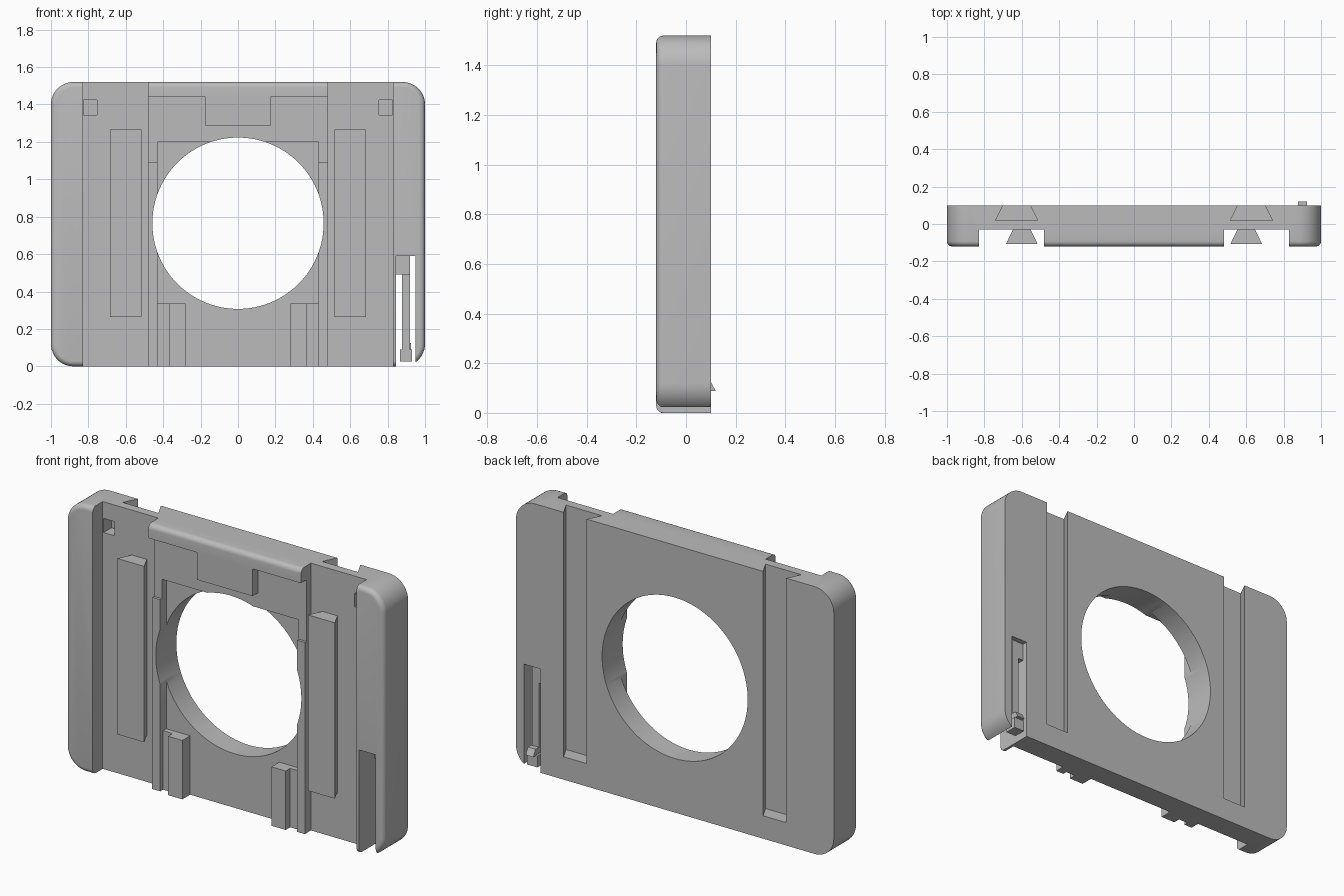
import bpy, bmesh, math
from mathutils import Vector

if "Cube" in bpy.data.objects:
    bpy.data.objects.remove(bpy.data.objects["Cube"])

grey = bpy.data.materials.new("plain grey")
grey.diffuse_color = (0.5, 0.5, 0.5, 1)
grey.use_nodes = True
grey.node_tree.nodes["Principled BSDF"].inputs["Base Color"].default_value = grey.diffuse_color

FRONT, BACK, FLOOR = -0.12, 0.10, -0.03
HOLE_Z, HOLE_R = 0.765, 0.458


def prism(name, points, axis, lo, hi):
    """Extrude a closed 2D outline along y (points are x, z) or z (points are x, y)."""
    def place(p, t):
        return (p[0], t, p[1]) if axis == "y" else (p[0], p[1], t)
    bm = bmesh.new()
    a = [bm.verts.new(place(p, lo)) for p in points]
    b = [bm.verts.new(place(p, hi)) for p in points]
    n = len(points)
    bm.faces.new(a)
    bm.faces.new(b)
    for i in range(n):
        j = (i + 1) % n
        bm.faces.new((a[i], a[j], b[j], b[i]))
    bmesh.ops.recalc_face_normals(bm, faces=bm.faces[:])
    me = bpy.data.meshes.new(name)
    bm.to_mesh(me)
    bm.free()
    me.materials.append(grey)
    ob = bpy.data.objects.new(name, me)
    bpy.context.collection.objects.link(ob)
    return ob


def box(name, x0, x1, y0, y1, z0, z1):
    return prism(name, [(x0, z0), (x1, z0), (x1, z1), (x0, z1)], "y", y0, y1)


def apply_modifiers(ob):
    bpy.context.view_layer.objects.active = ob
    ob.select_set(True)
    for m in list(ob.modifiers):
        bpy.ops.object.modifier_apply(modifier=m.name)
    ob.select_set(False)


def cut(ob, cutter):
    m = ob.modifiers.new("cut", "BOOLEAN")
    m.operation, m.solver, m.object = "DIFFERENCE", "EXACT", cutter
    apply_modifiers(ob)
    bpy.data.objects.remove(cutter, do_unlink=True)


# Outer rounded slab with a softened front rim
R, H = 0.12, 1.52
outline = []
for cx, cz, start in ((1 - R, R, -90), (1 - R, H - R, 0), (R - 1, H - R, 90), (R - 1, R, 180)):
    for k in range(13):
        t = math.radians(start + 90 * k / 12)
        outline.append((cx + R * math.cos(t), cz + R * math.sin(t)))
body = prism("frame_body", outline, "y", FRONT, BACK)
bm = bmesh.new()
bm.from_mesh(body.data)
rim = [e for e in bm.edges if all(abs(v.co.y - FRONT) < 1e-5 for v in e.verts)]
bmesh.ops.bevel(bm, geom=rim, offset=0.028, segments=5, profile=0.5, affect="EDGES")
bm.to_mesh(body.data)
bm.free()

# Stepped front recesses
cut(body, box("c", -0.43, 0.43, -0.3, FLOOR, -0.1, 1.2))
cut(body, box("c", -0.48, 0.48, -0.3, -0.07, 1.09, 1.285))
for s in (-1, 1):
    def span(a, b):
        return sorted((s * a, s * b))
    cut(body, box("c", *span(0.48, 0.83), -0.3, FLOOR, -0.1, 1.7))
    cut(body, box("c", *span(0.175, 0.481), -0.3, -0.07, 1.15, 1.44))
    cut(body, box("c", *span(0.42, 0.481), -0.3, -0.085, -0.1, 1.1))
    # small latch pockets
    cut(body, box("c", *span(0.755, 0.825), -0.1, 0.04, 1.345, 1.425))
    # undercut rail grooves in the back, open at the top
    groove = [(s * 0.70, 0.10), (s * 0.74, 0.02), (s * 0.515, 0.02), (s * 0.555, 0.10),
              (s * 0.555, 0.2), (s * 0.70, 0.2)]
    cut(body, prism("c", groove, "z", 0.13, 1.7))

# Round opening
ring = [(HOLE_R * math.cos(math.tau * k / 96), HOLE_Z + HOLE_R * math.sin(math.tau * k / 96))
        for k in range(96)]
cut(body, prism("c", ring, "y", -0.4, 0.4))

# Slot for the spring latch
cut(body, box("c", 0.845, 0.95, -0.4, 0.4, -0.1, 0.59))

# Dovetail rails and lower guide pads on both sides
for s, side in ((-1, "left"), (1, "right")):
    rail = [(s * 0.685, -0.108), (s * 0.515, -0.108), (s * 0.555, FLOOR + 0.005), (s * 0.645, FLOOR + 0.005)]
    prism(side + "_dovetail_rail", rail, "z", 0.265, 1.265)
    x0, x1 = sorted((s * 0.28, s * 0.37))
    box(side + "_guide_pad", x0, x1, -0.10, FLOOR + 0.005, 0, 0.335)
    x0, x1 = sorted((s * 0.37, s * 0.432))
    box(side + "_guide_step", x0, x1, -0.06, FLOOR + 0.005, 0, 0.335)

# Spring latch: root, arm, tip and wedge tooth
box("latch_root", 0.843, 0.92, 0.02, 0.07, 0.49, 0.592)
box("latch_arm", 0.877, 0.92, 0.03, 0.07, 0.08, 0.50)
box("latch_tip", 0.865, 0.93, 0.03, BACK, 0.025, 0.09)
tooth = box("latch_tooth", 0.877, 0.925, 0.06, 0.12, 0.088, 0.125)
for v in tooth.data.vertices:
    if v.co.z > 0.1 and v.co.y > 0.1:
        v.co.y = BACK

# Smooth curved walls, keep edges crisp
bpy.ops.object.select_all(action="DESELECT")
body.select_set(True)
bpy.context.view_layer.objects.active = body
bpy.ops.object.shade_smooth_by_angle(angle=math.radians(25))
